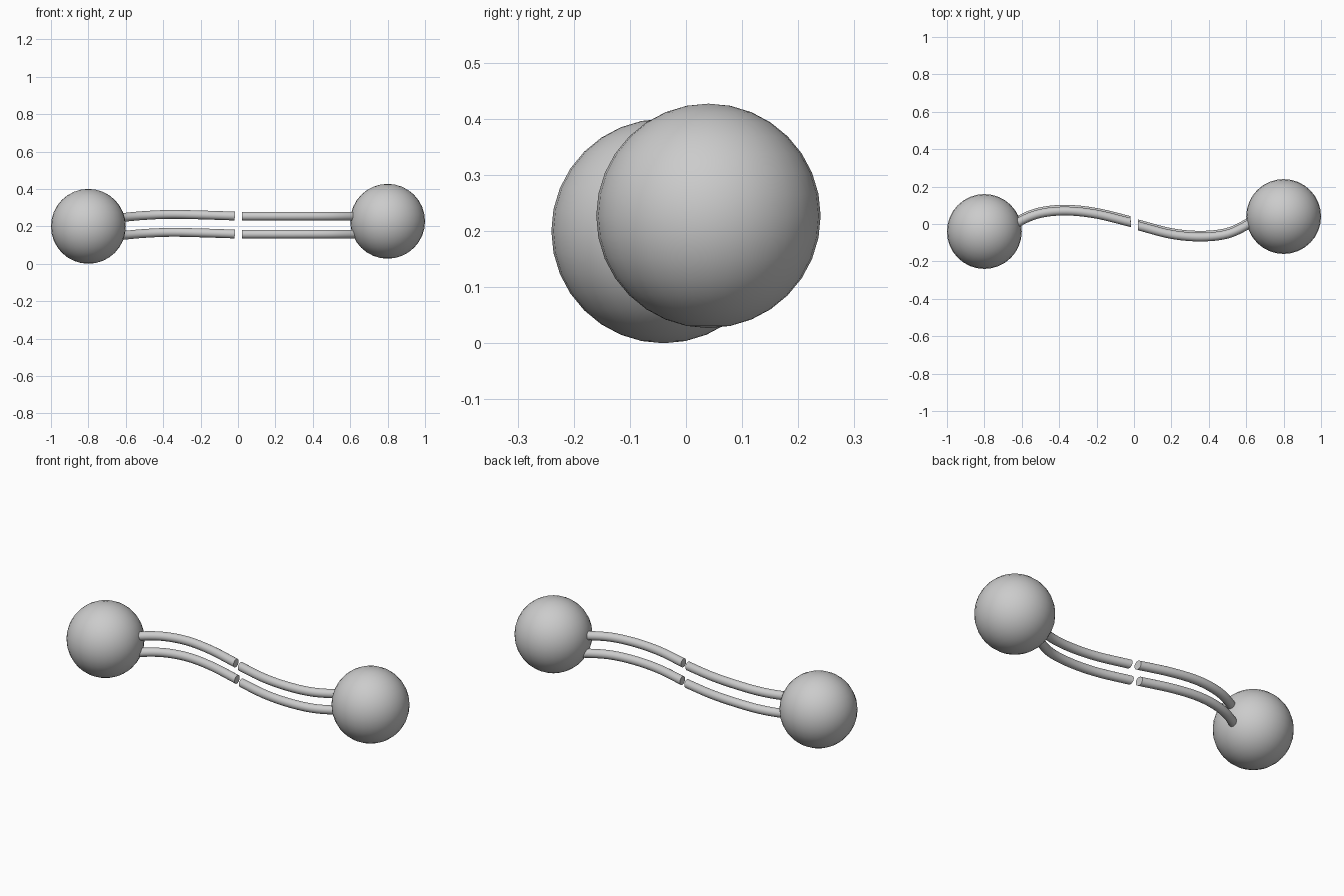
import bpy, bmesh, math
from mathutils import Vector

if "Cube" in bpy.data.objects:
    bpy.data.objects.remove(bpy.data.objects["Cube"])


def finish(bm, name):
    bmesh.ops.recalc_face_normals(bm, faces=bm.faces)
    me = bpy.data.meshes.new(name)
    bm.to_mesh(me)
    bm.free()
    ob = bpy.data.objects.new(name, me)
    bpy.context.collection.objects.link(ob)
    bpy.ops.object.select_all(action='DESELECT')
    ob.select_set(True)
    bpy.context.view_layer.objects.active = ob
    bpy.ops.object.shade_smooth_by_angle(angle=math.radians(40))
    return ob


def ball(name, loc):
    bm = bmesh.new()
    bmesh.ops.create_uvsphere(bm, u_segments=32, v_segments=16, radius=0.2)
    bmesh.ops.translate(bm, verts=bm.verts, vec=loc)
    finish(bm, name)


def smooth_path(pts, steps=6):
    # Catmull-Rom through the control points
    p = [Vector(q) for q in pts]
    p = [2 * p[0] - p[1]] + p + [2 * p[-1] - p[-2]]
    out = []
    for i in range(1, len(p) - 2):
        a, b, c, d = p[i - 1:i + 3]
        for k in range(steps):
            t = k / steps
            out.append(0.5 * (2 * b + (c - a) * t + (2 * a - 5 * b + 4 * c - d) * t * t
                              + (3 * b - a - 3 * c + d) * t ** 3))
    return out + [p[-2]]


def rod(name, pts, cut_end, shift, r=0.0235, n=16):
    path = [q + Vector(shift) for q in smooth_path(pts)]
    bm = bmesh.new()
    rings = []
    for i, q in enumerate(path):
        t = (path[min(i + 1, len(path) - 1)] - path[max(i - 1, 0)]).normalized()
        side = Vector((0, 0, 1)).cross(t).normalized()
        up = t.cross(side)
        ring = []
        for k in range(n):
            a = 2 * math.pi * k / n
            s = math.cos(a) * r
            v = q + side * s + up * math.sin(a) * r
            # slanted cut at the break in the middle
            if i == (len(path) - 1 if cut_end else 0):
                v += t * s * 0.30 * -1
            ring.append(bm.verts.new(v))
        rings.append(ring)
    for a, b in zip(rings, rings[1:]):
        for k in range(n):
            bm.faces.new((a[k], a[(k + 1) % n], b[(k + 1) % n], b[k]))
    bm.faces.new(rings[0])
    bm.faces.new(rings[-1])
    # slant leans toward +x on the +y side
    finish(bm, name)


# End balls
ball("left_ball", (-0.8, -0.04, 0.2))
ball("right_ball", (0.8, 0.04, 0.227))

# Paired S-shaped rods, broken in the middle
left = [(-0.68, -0.04, 0.192), (-0.61, 0.018, 0.2), (-0.5, 0.061, 0.21), (-0.36, 0.074, 0.216),
        (-0.2, 0.057, 0.213), (-0.018, 0.013, 0.207)]
right = [(0.022, -0.005, 0.206), (0.2, -0.051, 0.206), (0.36, -0.065, 0.206),
         (0.5, -0.049, 0.206), (0.61, 0.002, 0.206), (0.68, 0.055, 0.206)]
for label, dz in (("upper", 0.048), ("lower", -0.048)):
    dy = -dz * 0.1
    mirror = 1
    rod(label + "_left_rod", left, True, (0, dy, dz))
    rod(label + "_right_rod", right, False, (0, dy, dz))
